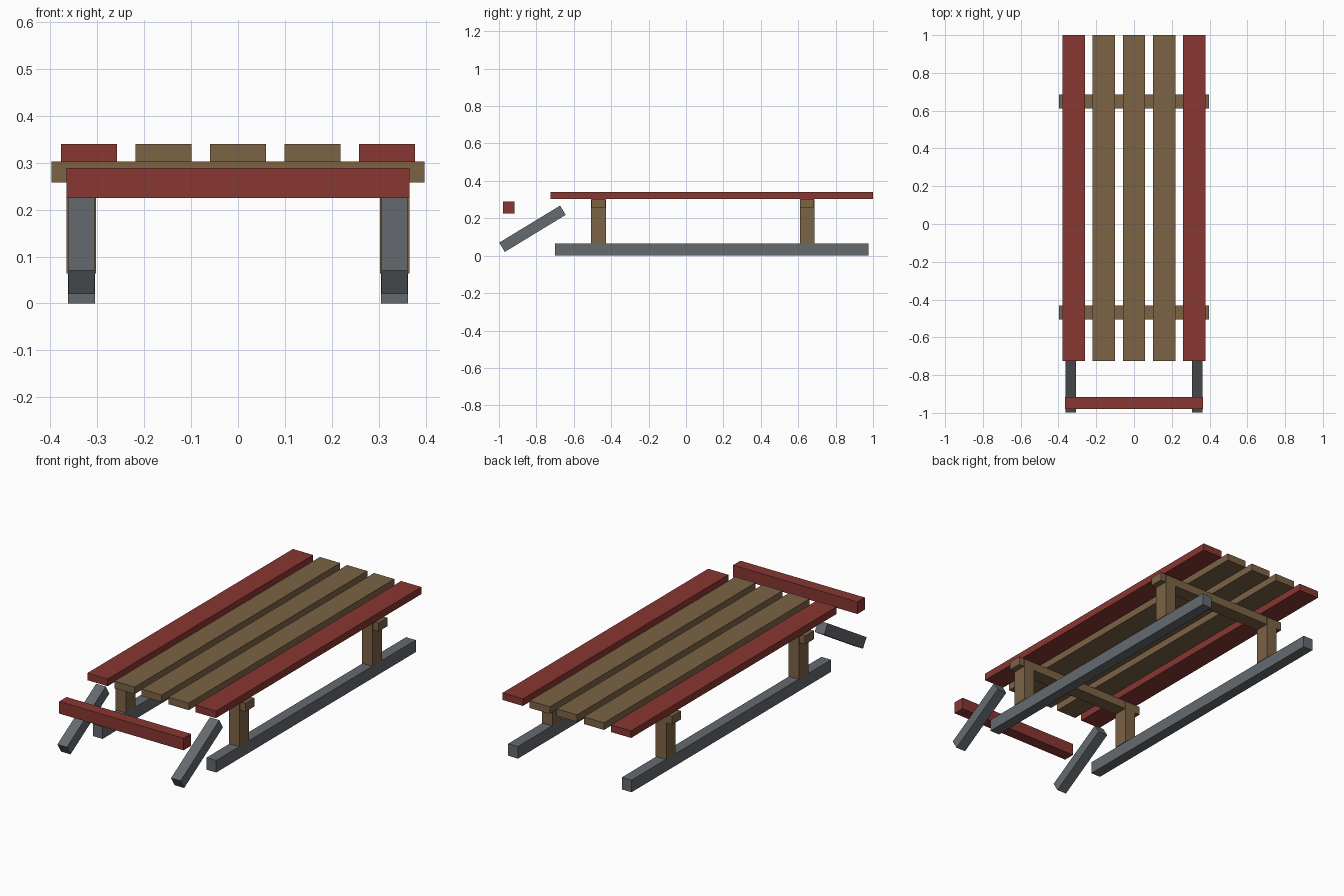
import bpy
import math

cube = bpy.data.objects.get("Cube")
if cube:
    bpy.data.objects.remove(cube, do_unlink=True)


def make_material(name, color):
    mat = bpy.data.materials.new(name)
    mat.use_nodes = True
    mat.diffuse_color = (*color, 1)
    mat.node_tree.nodes["Principled BSDF"].inputs["Base Color"].default_value = (*color, 1)
    return mat


red = make_material("red paint", (0.25, 0.038, 0.032))
wood = make_material("brown wood", (0.2, 0.125, 0.06))
steel = make_material("grey steel", (0.13, 0.145, 0.16))


def beam(name, center, size, mat, tilt=0):
    """Box beam with its centre, full size and tilt about x."""
    bpy.ops.mesh.primitive_cube_add(size=1, location=center)
    obj = bpy.context.object
    obj.name = name
    obj.scale = size
    bpy.ops.object.transform_apply(location=False, rotation=False, scale=True)
    obj.rotation_euler.x = math.radians(tilt)
    obj.data.materials.append(mat)
    return obj


# Deck slats, with the outer pair painted red
for i in range(-2, 3):
    outer = abs(i) == 2
    beam("side_rail" if outer else "deck_slat", (i * 0.159, 0.1375, 0.321),
         (0.119, 1.725, 0.038), red if outer else wood)

# Crossbars under the deck
crossbars = {"front": -0.468, "back": 0.648}
for end, y in crossbars.items():
    beam(end + "_crossbar", (0, y, 0.28), (0.796, 0.075, 0.045), wood)

# Runners, posts and tilted front braces on both sides
for side, s in (("left", 1), ("right", -1)):
    x = s * 0.334
    beam(side + "_runner", (x, 0.137, 0.032), (0.057, 1.675, 0.064), steel)
    beam(side + "_front_brace", (x, -0.821, 0.144), (0.056, 0.381, 0.058), steel, 31.3)
    for end, y in crossbars.items():
        beam(f"{end}_{side}_post", (x, y, 0.182), (0.063, 0.079, 0.236), wood)

# Steering bar at the front
beam("front_bar", (0, -0.948, 0.257), (0.731, 0.062, 0.064), red)
